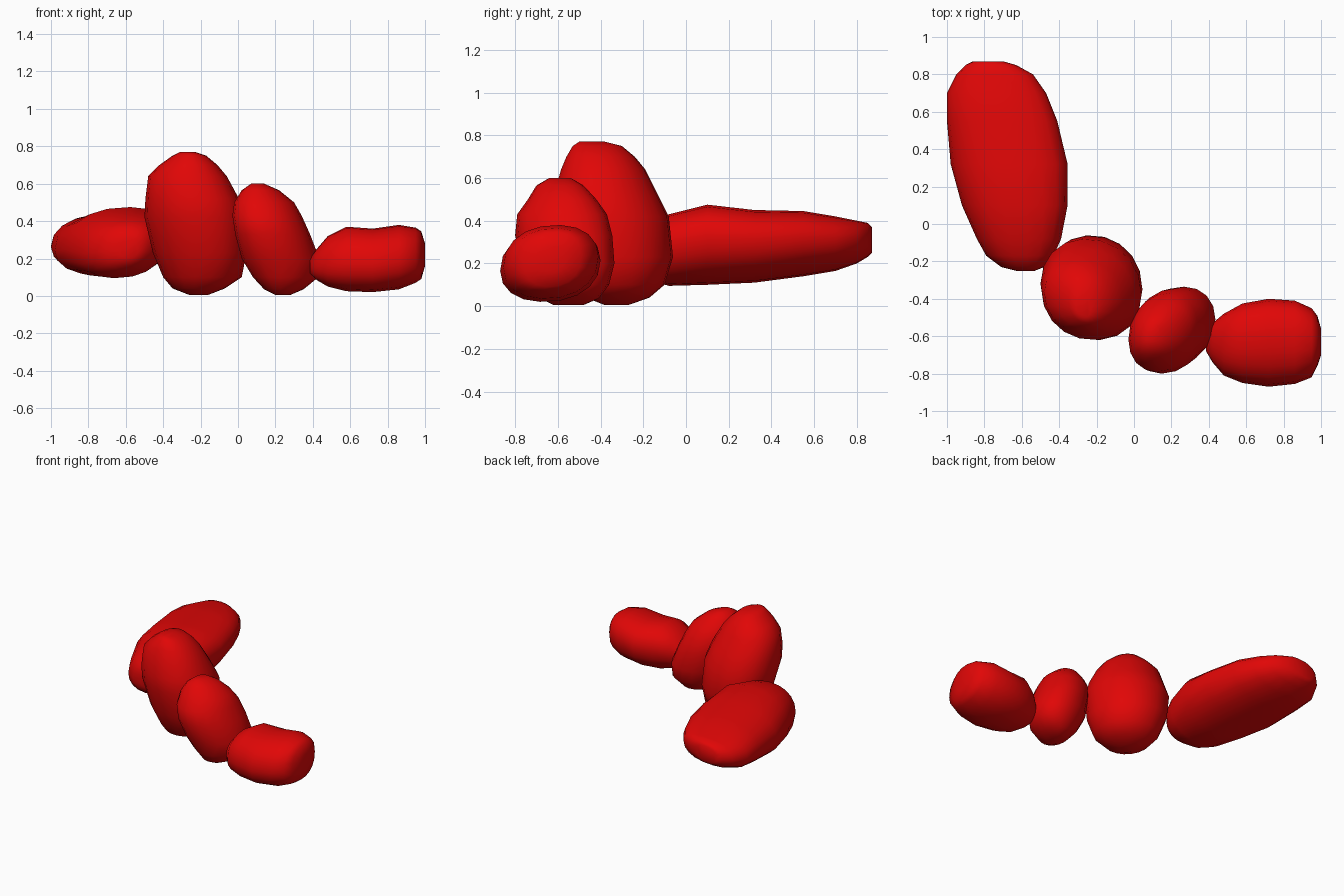
import bpy, bmesh
from math import sin, cos, tau, copysign

red = bpy.data.materials.new("bean_red")
red.diffuse_color = (0.75, 0.002, 0.002, 1)


def full(v, power):
    """Push an oval coordinate outwards for a fuller section."""
    return copysign(abs(v) ** power, v)


def bean(name, axis, stations, skew, power=0.9, sides=18):
    """Loft skewed oval rings; station = position on axis, then min/max of the other two axes."""
    others = [i for i in range(3) if i != axis]
    bm = bmesh.new()
    rings = []
    for pos, u0, u1, v0, v1 in stations:
        ring = []
        for i in range(sides):
            t = tau * i / sides
            p = [0, 0, 0]
            p[axis] = pos
            p[others[0]] = (u0 + u1) / 2 + (u1 - u0) / 2 * full(cos(t), power)
            p[others[1]] = (v0 + v1) / 2 + (v1 - v0) / 2 * full(sin(t + skew), power)
            ring.append(bm.verts.new(p))
        rings.append(ring)
    for a, b in zip(rings, rings[1:]):
        for i in range(sides):
            j = (i + 1) % sides
            bm.faces.new((a[i], a[j], b[j], b[i]))
    bm.faces.new(rings[0])
    bm.faces.new(rings[-1])
    bmesh.ops.recalc_face_normals(bm, faces=bm.faces)
    for f in bm.faces:
        f.smooth = True
    mesh = bpy.data.meshes.new(name)
    bm.to_mesh(mesh)
    bm.free()
    mesh.materials.append(red)
    obj = bpy.data.objects.new(name, mesh)
    bpy.context.collection.objects.link(obj)
    return obj


# Long flat bean lying along y
bean("long_bean", 1, [
    (-0.25, -0.63, -0.53, 0.20, 0.31), (-0.23, -0.71, -0.48, 0.16, 0.36),
    (-0.17, -0.79, -0.43, 0.12, 0.40), (-0.08, -0.84, -0.39, 0.095, 0.43),
    (0.10, -0.92, -0.355, 0.10, 0.475), (0.32, -0.98, -0.355, 0.11, 0.45),
    (0.55, -1.00, -0.41, 0.14, 0.445), (0.70, -1.00, -0.47, 0.165, 0.42),
    (0.80, -0.95, -0.54, 0.20, 0.40), (0.85, -0.90, -0.63, 0.23, 0.39),
    (0.87, -0.86, -0.70, 0.25, 0.37)], 0.17, 0.87)

# Tall upright bean
bean("tall_bean", 2, [
    (0.005, -0.26, -0.16, -0.38, -0.27), (0.04, -0.35, -0.07, -0.47, -0.17),
    (0.10, -0.40, 0.02, -0.52, -0.10), (0.23, -0.455, 0.045, -0.58, -0.06),
    (0.42, -0.50, 0.04, -0.62, -0.08), (0.52, -0.495, 0.005, -0.62, -0.13),
    (0.64, -0.48, -0.06, -0.585, -0.19), (0.70, -0.42, -0.11, -0.56, -0.24),
    (0.75, -0.35, -0.17, -0.53, -0.30), (0.77, -0.31, -0.23, -0.50, -0.38)], -0.1, 0.95)

# Leaning middle bean
bean("leaning_bean", 2, [
    (0.005, 0.20, 0.28, -0.62, -0.48), (0.035, 0.14, 0.35, -0.68, -0.41),
    (0.10, 0.08, 0.43, -0.72, -0.36), (0.20, 0.02, 0.435, -0.76, -0.335),
    (0.33, -0.015, 0.385, -0.80, -0.345), (0.43, -0.03, 0.34, -0.79, -0.37),
    (0.50, -0.02, 0.30, -0.74, -0.42), (0.565, 0.02, 0.22, -0.70, -0.48),
    (0.60, 0.07, 0.14, -0.64, -0.54)], 0.17, 0.95)

# Short blunt bean lying along x
bean("short_bean", 0, [
    (0.385, -0.68, -0.56, 0.12, 0.20), (0.42, -0.74, -0.53, 0.085, 0.25),
    (0.48, -0.81, -0.48, 0.05, 0.32), (0.58, -0.85, -0.425, 0.025, 0.37),
    (0.72, -0.87, -0.40, 0.02, 0.36), (0.86, -0.855, -0.41, 0.035, 0.38),
    (0.95, -0.82, -0.45, 0.07, 0.365), (0.98, -0.76, -0.49, 0.09, 0.345),
    (1.00, -0.70, -0.56, 0.16, 0.28)], 0.12)
